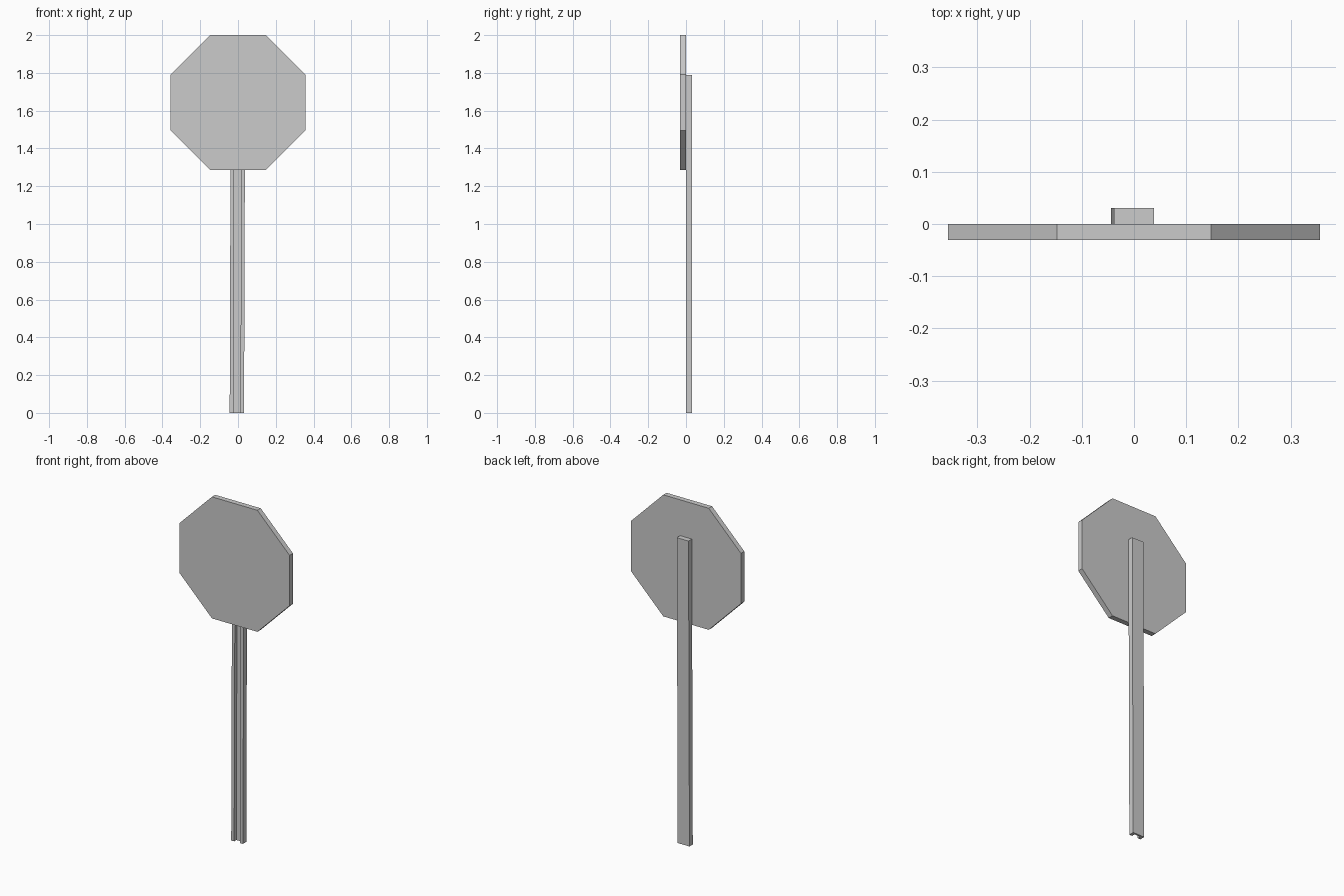
import bpy
import bmesh
import math
from mathutils import Vector

if "Cube" in bpy.data.objects:
    bpy.data.objects.remove(bpy.data.objects["Cube"])


def prism(name, profile, direction, plug=None):
    """Extrude a closed flat profile along a direction; optionally close a notch at the far end."""
    bm = bmesh.new()
    face = bm.faces.new([bm.verts.new(p) for p in profile])
    near = list(face.verts)
    far = [bm.verts.new(v.co + Vector(direction)) for v in near]
    n = len(near)
    bm.faces.new(far)
    for i in range(n):
        bm.faces.new((near[i], near[(i + 1) % n], far[(i + 1) % n], far[i]))
    if plug:
        bm.faces.new([far[i] for i in plug])
    bmesh.ops.recalc_face_normals(bm, faces=bm.faces[:])
    mesh = bpy.data.meshes.new(name)
    bm.to_mesh(mesh)
    bm.free()
    obj = bpy.data.objects.new(name, mesh)
    bpy.context.collection.objects.link(obj)
    return obj


THICK = 0.031

# Octagonal sign plate with flat top and bottom
apothem = 0.3565
radius = apothem / math.cos(math.pi / 8)
angles = [math.pi / 8 + i * math.pi / 4 for i in range(8)]
prism("sign_plate",
      [(radius * math.cos(a), -THICK, 2 - apothem + radius * math.sin(a)) for a in angles],
      (0, THICK, 0))

# Slightly leaning post: channel open to the front and bottom, closed at the top
half, slot, depth, lean = 0.038, 0.019, 0.02, 0.006
outline = [(-half, 0), (-slot, 0), (-slot, depth), (slot, depth),
           (slot, 0), (half, 0), (half, THICK), (-half, THICK)]
prism("post", [(x - lean, y, 0) for x, y in outline], (lean, 0, 1.79), plug=(1, 2, 3, 4))
